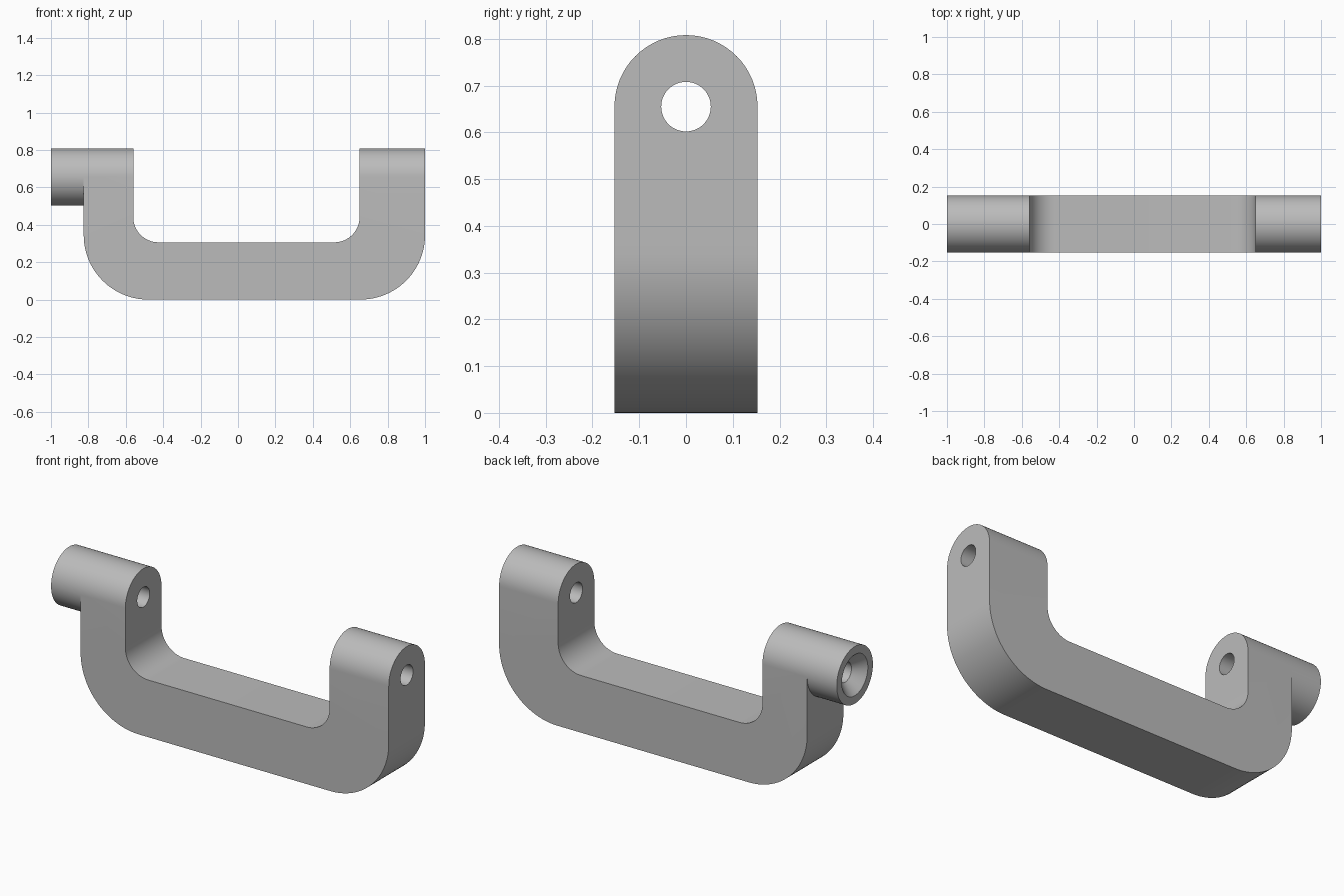
import bpy, bmesh
from math import sin, cos, pi, radians

if "Cube" in bpy.data.objects:
    bpy.data.objects.remove(bpy.data.objects["Cube"], do_unlink=True)

HALF = 0.153      # half the depth of the handle
AXIS = 0.655      # height of the screw holes
TOP = 0.81
LEFT, RIGHT = -0.825, 1.0

grey = bpy.data.materials.new("grey_metal")
grey.use_nodes = True
grey.diffuse_color = (0.5, 0.5, 0.5, 1)
grey.node_tree.nodes["Principled BSDF"].inputs["Base Color"].default_value = (0.5, 0.5, 0.5, 1)


def arc(cx, cy, r, a0, a1, n):
    angles = [radians(a0 + (a1 - a0) * i / n) for i in range(n + 1)]
    return [(cx + r * cos(a), cy + r * sin(a)) for a in angles]


def loft(name, rings):
    """Solid through matching rings of 3D points, capped at both ends."""
    bm = bmesh.new()
    loops = [[bm.verts.new(p) for p in ring] for ring in rings]
    for a, b in zip(loops, loops[1:]):
        for i in range(len(a)):
            j = (i + 1) % len(a)
            bm.faces.new((a[i], a[j], b[j], b[i]))
    bm.faces.new(loops[0])
    bm.faces.new(loops[-1])
    bmesh.ops.recalc_face_normals(bm, faces=bm.faces)
    me = bpy.data.meshes.new(name)
    bm.to_mesh(me)
    bm.free()
    me.materials.append(grey)
    ob = bpy.data.objects.new(name, me)
    bpy.context.collection.objects.link(ob)
    return ob


def along_x(profile, x):
    return [(x, y, z) for y, z in profile]


def circle(r, n=64):
    return arc(0, AXIS, r, 0, 360 - 360 / n, n - 1)


def combine(target, tool, operation):
    tool.hide_render = True
    mod = target.modifiers.new(tool.name, 'BOOLEAN')
    mod.operation, mod.object, mod.solver = operation, tool, 'EXACT'
    bpy.context.view_layer.objects.active = target
    bpy.ops.object.modifier_apply(modifier=mod.name)
    bpy.data.objects.remove(tool, do_unlink=True)


# U-shaped body, rounded at the outer and inner corners
R, r, floor = 0.345, 0.135, 0.306
outline = [(LEFT, TOP + 0.1)]
outline += arc(LEFT + R, R, R, 180, 270, 24)
outline += arc(RIGHT - R, R, R, 270, 360, 24)
outline += [(RIGHT, TOP + 0.1), (0.65, TOP + 0.1)]
outline += arc(0.65 - r, floor + r, r, 0, -90, 16)
outline += arc(-0.56 + r, floor + r, r, 270, 180, 16)
outline += [(-0.56, TOP + 0.1)]
handle = loft("pull_handle", [[(x, y, z) for x, z in outline] for y in (-0.3, 0.3)])

# Round-topped section trims the arms
section = [(HALF, -0.2)] + arc(0, AXIS, HALF, 0, 180, 32) + [(-HALF, -0.2)]
combine(handle, loft("round_top_section", [along_x(section, x) for x in (-1.2, 1.2)]), 'INTERSECT')

# Round boss on the end of the right arm
boss = loft("boss", [along_x(circle(HALF), x) for x in (-1.0, LEFT)])
combine(handle, boss, 'UNION')

# Screw hole through both arms, countersunk in the boss
rings = [(-1.01, 0.12), (-0.943, 0.053), (1.2, 0.053)]
combine(handle, loft("screw_hole", [along_x(circle(s), x) for x, s in rings]), 'DIFFERENCE')

bpy.ops.object.select_all(action='DESELECT')
handle.select_set(True)
bpy.context.view_layer.objects.active = handle
bpy.ops.object.shade_smooth_by_angle(angle=radians(30))
